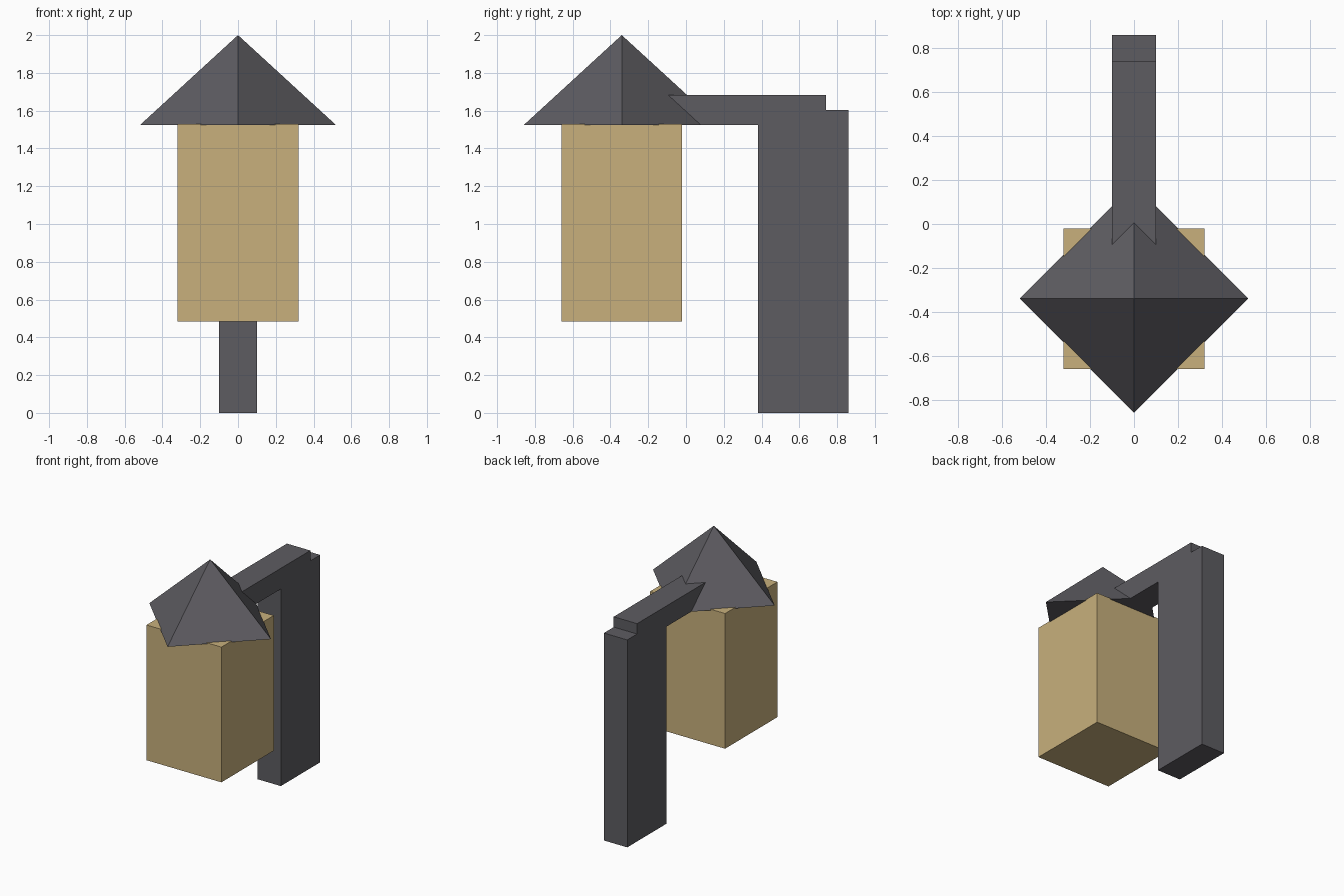
import bpy
import bmesh
from math import pi
from mathutils import Matrix

default = bpy.data.objects.get("Cube")
if default:
    bpy.data.objects.remove(default, do_unlink=True)


def make_material(name, rgb):
    mat = bpy.data.materials.new(name)
    mat.use_nodes = True
    color = (*rgb, 1.0)
    mat.diffuse_color = color
    mat.node_tree.nodes["Principled BSDF"].inputs["Base Color"].default_value = color
    return mat


def finish(name, bm, mat):
    mesh = bpy.data.meshes.new(name)
    bm.to_mesh(mesh)
    bm.free()
    mesh.materials.append(mat)
    obj = bpy.data.objects.new(name, mesh)
    bpy.context.collection.objects.link(obj)
    return obj


def box(name, low, high, mat):
    bm = bmesh.new()
    size = [b - a for a, b in zip(low, high)]
    center = [(a + b) / 2 for a, b in zip(low, high)]
    bmesh.ops.create_cube(bm, size=1, matrix=Matrix.Translation(center) @ Matrix.Diagonal((*size, 1)))
    return finish(name, bm, mat)


def pyramid(name, y, bottom, top, radius, mat):
    bm = bmesh.new()
    place = Matrix.Translation((0, y, (bottom + top) / 2))
    bmesh.ops.create_cone(bm, cap_ends=True, segments=4, radius1=radius, radius2=0,
                          depth=top - bottom, matrix=place @ Matrix.Rotation(pi / 2, 4, "Z"))
    bmesh.ops.remove_doubles(bm, verts=bm.verts, dist=0.0001)
    return finish(name, bm, mat)


dark_gray = make_material("dark gray", (0.11, 0.107, 0.12))
warm_tan = make_material("warm tan", (0.58, 0.435, 0.203))

# Hanging lamp body and its pointed cap, turned diagonally to the body
box("lamp_body", (-0.32, -0.66, 0.485), (0.32, -0.02, 1.53), warm_tan)
pyramid("lamp_cap", -0.34, 1.523, 2.0, 0.52, dark_gray)

# Post and the arm that carries the lamp
box("post", (-0.1, 0.38, 0), (0.1, 0.86, 1.603), dark_gray)
box("arm", (-0.1, -0.2, 1.523), (0.1, 0.74, 1.683), dark_gray)
